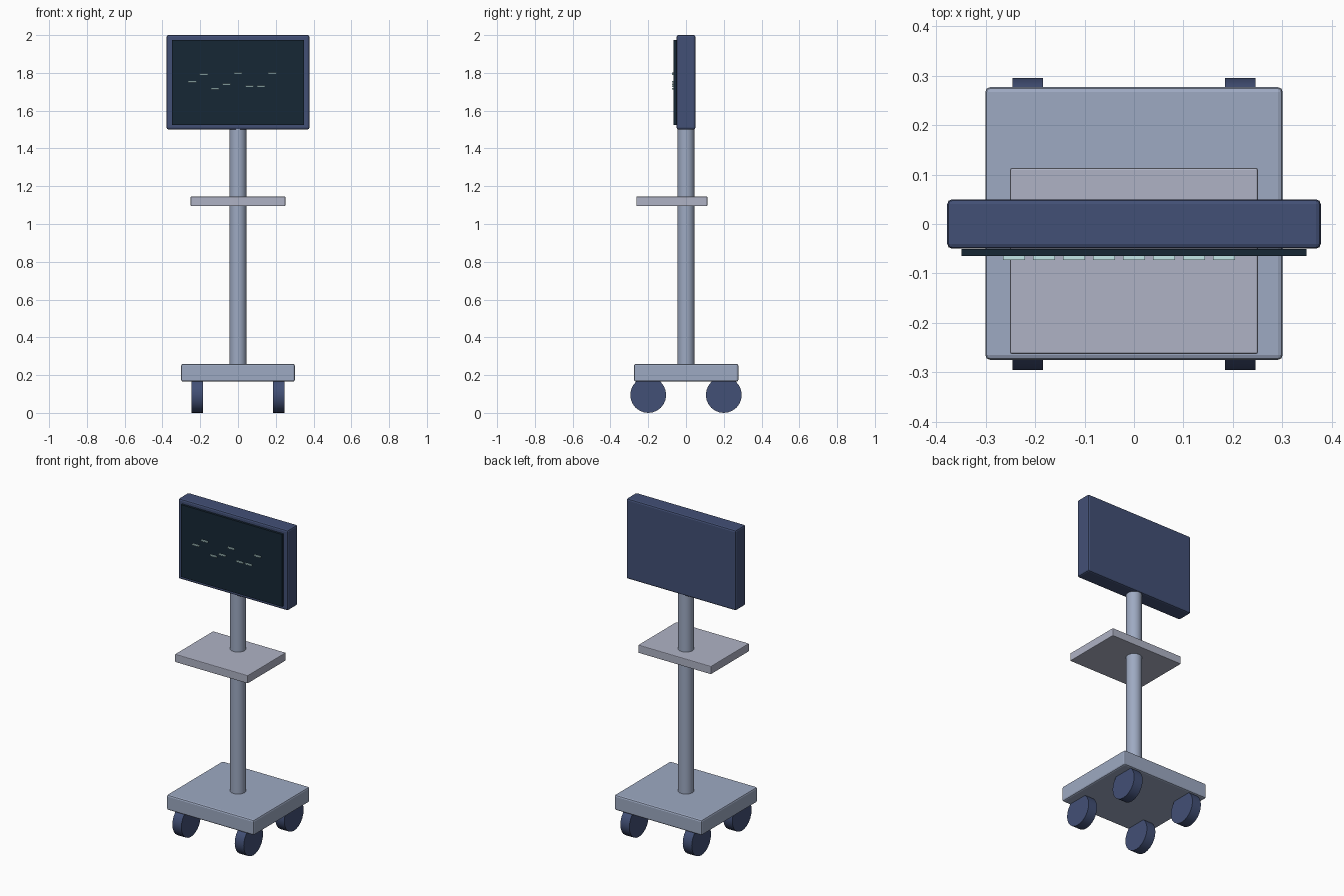
import bpy
from math import pi, radians

if "Cube" in bpy.data.objects:
    bpy.data.objects.remove(bpy.data.objects["Cube"])


def material(name, rgb):
    m = bpy.data.materials.new(name)
    m.diffuse_color = (*rgb, 1)
    m.use_nodes = True
    m.node_tree.nodes["Principled BSDF"].inputs["Base Color"].default_value = m.diffuse_color
    return m


navy = material("navy", (0.055, 0.08, 0.18))
steel = material("steel_blue", (0.34, 0.40, 0.54))
pale = material("pale_grey", (0.43, 0.45, 0.56))
glass = material("dark_glass", (0.008, 0.02, 0.035))
glow = material("trace_glow", (0.55, 0.8, 0.8))


def box(name, size, loc, mat, bevel=0):
    bpy.ops.mesh.primitive_cube_add(size=1, location=loc)
    o = bpy.context.object
    o.name = name
    o.scale = size
    bpy.ops.object.transform_apply(location=False, rotation=False, scale=True)
    o.data.materials.append(mat)
    if bevel:
        b = o.modifiers.new("bevel", 'BEVEL')
        b.width = bevel
        b.segments = 2
    return o


def cylinder(name, radius, depth, loc, mat, sides, rot=(0, 0, 0)):
    bpy.ops.mesh.primitive_cylinder_add(vertices=sides, radius=radius, depth=depth,
                                        location=loc, rotation=rot)
    o = bpy.context.object
    o.name = name
    o.data.materials.append(mat)
    bpy.ops.object.shade_smooth_by_angle(angle=radians(35))
    return o


# Rolling base with four wheels
box("base", (0.602, 0.552, 0.095), (0, 0.001, 0.2125), steel, 0.01)
for sx, side in ((-1, "left"), (1, "right")):
    for sy, end in ((-1, "front"), (1, "back")):
        cylinder(f"wheel_{end}_{side}", 0.095, 0.062, (sx * 0.215, sy * 0.2, 0.095),
                 navy, 24, (0, pi / 2, 0))

# Pole and shelf
cylinder("pole", 0.045, 1.26, (0, 0, 0.88), steel, 32)
box("shelf", (0.502, 0.376, 0.05), (0, -0.075, 1.12), pale, 0.004)

# Monitor housing and screen panel
box("monitor_housing", (0.756, 0.1, 0.5), (0, 0, 1.75), navy, 0.01)
box("screen", (0.698, 0.014, 0.45), (0, -0.058, 1.75), glass)

# Trace dashes across the screen
for i, z in enumerate((1.752, 1.793, 1.717, 1.739, 1.797, 1.728, 1.729, 1.797)):
    box(f"trace_dash_{i + 1}", (0.044, 0.008, 0.008), ((i - 4) * 0.0607, -0.069, z), glow)
